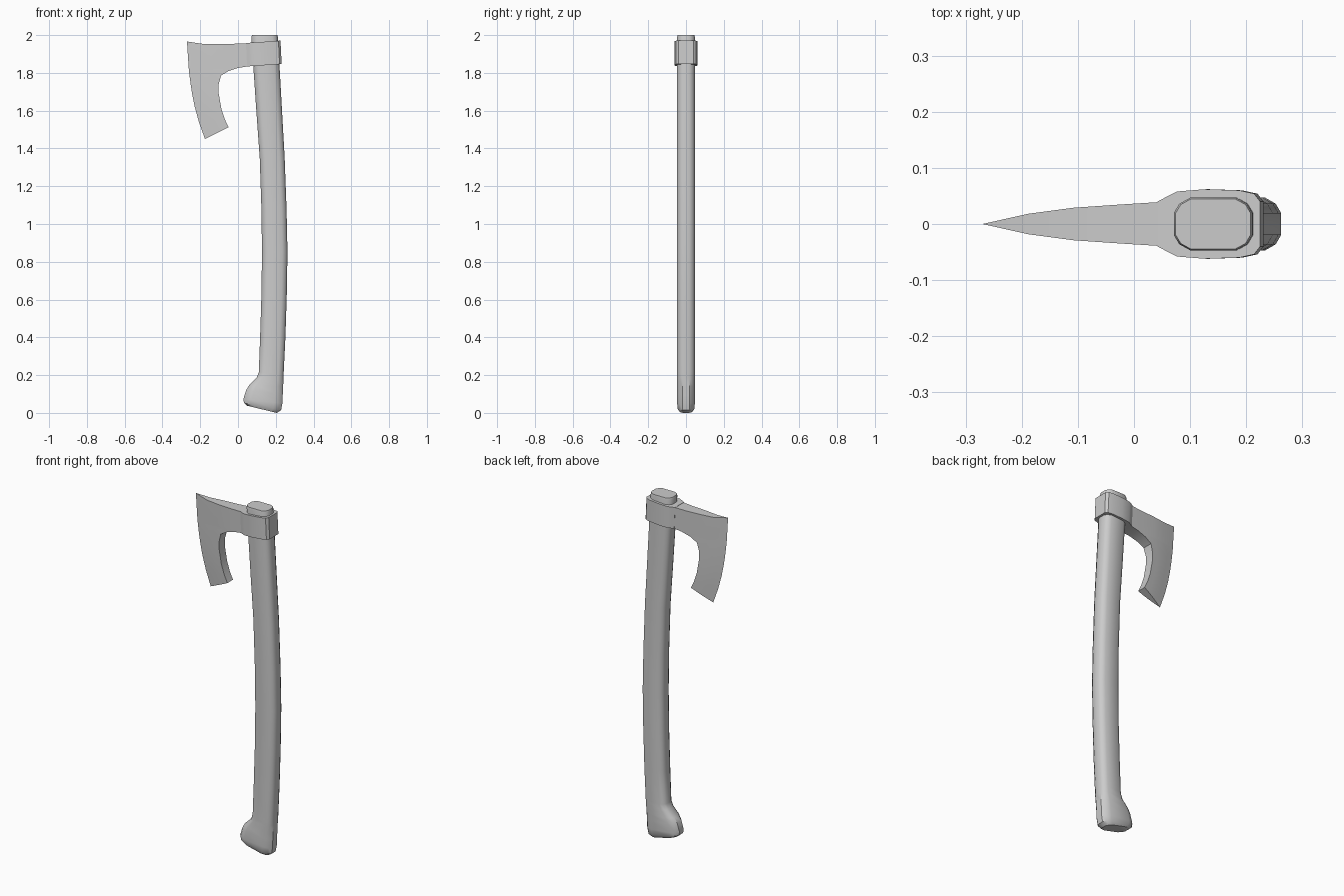
import bpy, bmesh
from math import hypot

if "Cube" in bpy.data.objects:
    bpy.data.objects.remove(bpy.data.objects["Cube"])


def finish(name, bm, angle):
    bmesh.ops.remove_doubles(bm, verts=bm.verts, dist=1e-5)
    bmesh.ops.recalc_face_normals(bm, faces=bm.faces)
    mesh = bpy.data.meshes.new(name)
    bm.to_mesh(mesh)
    bm.free()
    ob = bpy.data.objects.new(name, mesh)
    bpy.context.collection.objects.link(ob)
    bpy.ops.object.select_all(action='DESELECT')
    ob.select_set(True)
    bpy.context.view_layer.objects.active = ob
    bpy.ops.object.shade_smooth_by_angle(angle=angle)
    return ob


def loft(name, rings, angle):
    bm = bmesh.new()
    rows = [[bm.verts.new(p) for p in ring] for ring in rings]
    n = len(rows[0])
    for a, b in zip(rows, rows[1:]):
        for i in range(n):
            j = (i + 1) % n
            bm.faces.new((a[i], a[j], b[j], b[i]))
    bm.faces.new(rows[0])
    bm.faces.new(rows[-1])
    return finish(name, bm, angle)


def mirrored(half):
    return half + [(x, -y) for x, y in reversed(half)]


# handle: twelve-sided section lofted between its left and right edges
section = mirrored([(0, .42), (.07, .77), (.21, 1), (.79, 1), (.93, .77), (1, .42)])
stations = [  # left x, left z, right x, right z, half depth
    (.048, .038, .205, .000, .036),
    (.032, .052, .228, .014, .045),
    (.028, .072, .235, .050, .047),
    (.043, .120, .237, .100, .047),
    (.060, .148, .239, .140, .047),
    (.098, .185, .241, .185, .047),
    (.110, .215, .242, .215, .047),
    (.117, .400, .251, .400, .047),
    (.124, .620, .258, .620, .047),
    (.127, .850, .262, .850, .047),
    (.124, 1.08, .257, 1.08, .047),
    (.115, 1.35, .247, 1.35, .047),
    (.097, 1.60, .233, 1.60, .047),
    (.080, 1.85, .219, 1.85, .047),
    (.071, 1.99, .211, 1.99, .047),
    (.074, 2.00, .208, 2.00, .045),
]
loft("handle", [[(lx + (rx - lx) * u, v * d, lz + (rz - lz) * u) for u, v in section]
                for lx, lz, rx, rz, d in stations], 0.6)

# socket: collar around the handle, its ends slightly tilted
collar = mirrored([(.045, .040), (.06, .048), (.08, .058), (.13, .062),
                   (.19, .060), (.217, .054), (.228, .040)])
loft("socket", [[(x + dx, y, z0 + .07 * (x - .045)) for x, y in collar]
                for dx, z0 in ((.003, 1.834), (-.003, 1.958))], 0.5)

# blade: rows from the cutting edge to the back, thickening with distance
profile = [(0, 0), (.08, .018), (.17, .030), (.33, .040)]


def thickness(d):
    for (d0, t0), (d1, t1) in zip(profile, profile[1:]):
        if d <= d1:
            return t0 + (t1 - t0) * (d - d0) / (d1 - d0)
    return profile[-1][1]


rows = [  # edge x, edge z, back x, back z
    (-.270, 1.966, .055, 1.957),
    (-.262, 1.840, .055, 1.835),
    (-.261, 1.825, .000, 1.826),
    (-.259, 1.805, -.050, 1.810),
    (-.256, 1.780, -.090, 1.786),
    (-.250, 1.735, -.102, 1.740),
    (-.243, 1.690, -.102, 1.690),
    (-.229, 1.620, -.088, 1.610),
    (-.207, 1.540, -.070, 1.555),
    (-.175, 1.450, -.050, 1.512),
]
cuts = (0, .25, .5, .75, 1)
bm = bmesh.new()
sides = []
for s in (1, -1):
    grid = []
    for r, (ex, ez, bx, bz) in enumerate(rows):
        length = hypot(bx - ex, bz - ez)
        line = []
        for f in cuts:
            z = ez + (bz - ez) * f
            if r == 0 and 0 < f < 1:
                z = 1.954
            line.append(bm.verts.new((ex + (bx - ex) * f, s * thickness(length * f), z)))
        grid.append(line)
    for a, b in zip(grid, grid[1:]):
        for i in range(len(cuts) - 1):
            bm.faces.new((a[i], a[i + 1], b[i + 1], b[i]))
    sides.append(grid)

# close the back, the top and the lower tip between both sides
for path in ([(r, -1) for r in range(len(rows))],
             [(0, i) for i in range(len(cuts))],
             [(-1, i) for i in range(len(cuts))]):
    for (r0, c0), (r1, c1) in zip(path, path[1:]):
        p, q = sides
        quad = (p[r0][c0], p[r1][c1], q[r1][c1], q[r0][c0])
        bm.faces.new(quad)
finish("blade", bm, 0.5)
